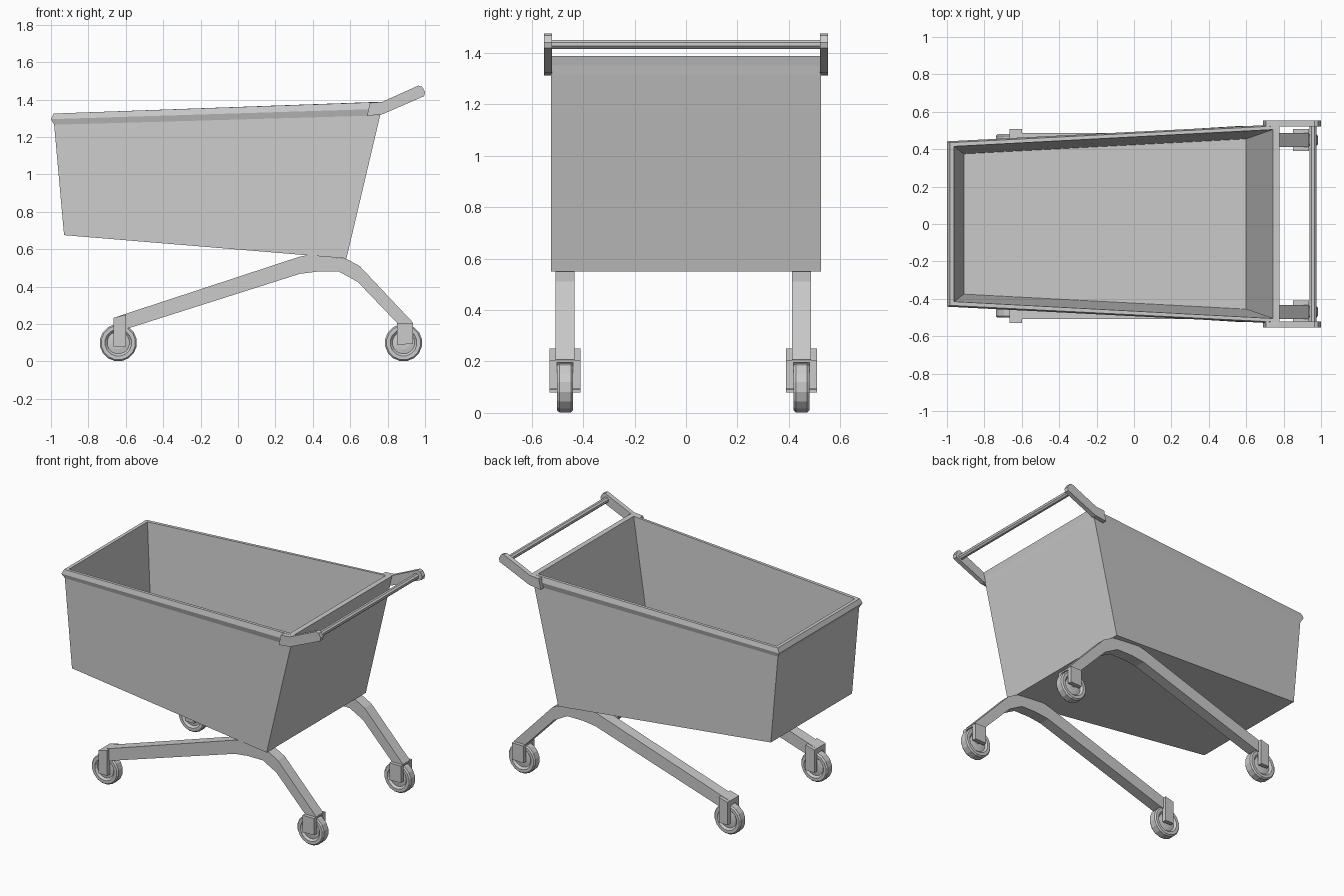
import bpy, bmesh, math
from mathutils import Matrix

if "Cube" in bpy.data.objects:
    bpy.data.objects.remove(bpy.data.objects["Cube"])


def finish(bm, name):
    bmesh.ops.recalc_face_normals(bm, faces=bm.faces)
    me = bpy.data.meshes.new(name)
    bm.to_mesh(me)
    bm.free()
    ob = bpy.data.objects.new(name, me)
    bpy.context.collection.objects.link(ob)
    return ob


def slab(name, profile, y0, y1):
    """Extrude an x/z outline from y0 to y1."""
    bm = bmesh.new()
    a = [bm.verts.new((x, y0, z)) for x, z in profile]
    b = [bm.verts.new((x, y1, z)) for x, z in profile]
    n = len(a)
    bm.faces.new(a)
    bm.faces.new(b[::-1])
    for i in range(n):
        j = (i + 1) % n
        bm.faces.new((a[i], b[i], b[j], a[j]))
    return finish(bm, name)


def lathe(name, profile, sides, centre):
    """Spin (radius, y) rings about the y axis and cap both ends."""
    bm = bmesh.new()
    rings = [[bm.verts.new((centre[0] + r * math.cos(2 * math.pi * (k + .5) / sides),
                            centre[1] + y,
                            centre[2] + r * math.sin(2 * math.pi * (k + .5) / sides)))
              for k in range(sides)] for r, y in profile]
    for a, b in zip(rings, rings[1:]):
        for i in range(sides):
            j = (i + 1) % sides
            bm.faces.new((a[i], a[j], b[j], b[i]))
    bm.faces.new(rings[0])
    bm.faces.new(rings[-1])
    return finish(bm, name)


# Basket: four-cornered loops from outer bottom over the rim to inner floor
# each loop: left x, right x, left half width, right half width, left z, right z
loops = [
    (-.93, .58, .43, .525, .675, .55),
    (-.983, .76, .43, .525, 1.265, 1.315),
    (-1.0, .767, .442, .532, 1.295, 1.35),
    (-.985, .777, .435, .525, 1.325, 1.387),
    (-.962, .742, .415, .505, 1.325, 1.387),
    (-.91, .60, .375, .455, .77, .70),
]
bm = bmesh.new()
rings = [[bm.verts.new(p) for p in ((xl, -yl, zl), (xr, -yr, zr), (xr, yr, zr), (xl, yl, zl))]
         for xl, xr, yl, yr, zl, zr in loops]
for a, b in zip(rings, rings[1:]):
    for i in range(4):
        j = (i + 1) % 4
        bm.faces.new((a[i], a[j], b[j], b[i]))
bm.faces.new(rings[0])
bm.faces.new(rings[-1])
finish(bm, "basket")

# Handle arms and bar
arm = [(.69, 1.312), (.775, 1.322), (.995, 1.418), (1.0, 1.44),
       (.985, 1.468), (.965, 1.475), (.77, 1.387), (.705, 1.382)]
for s, side in ((-1, "front"), (1, "back")):
    slab(f"handle_arm_{side}", arm, s * .522, s * .553)
lathe("handle_bar", [(.019, -.535), (.019, .535)], 8, (.957, 0, 1.433))

# Legs, forks and wheels on each side
leg = [(-.665, .233), (.33, .560), (.385, .570), (.58, .548), (.65, .510), (.935, .208),
       (.90, .16), (.85, .206), (.64, .425), (.54, .480), (.425, .480), (.33, .468),
       (-.57, .182), (-.65, .16)]
forks = {
    "left": ([(-.665, .08), (-.60, .08), (-.60, .25), (-.665, .233)],
             [(-.665, .20), (-.60, .20), (-.60, .25), (-.665, .233)], -.64),
    "right": ([(.85, .09), (.935, .093), (.935, .205), (.85, .205)],
              [(.85, .195), (.935, .195), (.935, .205), (.85, .205)], .885),
}
wheel = [(.035, -.022), (.06, -.018), (.072, -.031), (.092, -.031), (.1, -.022)]
wheel += [(r, -y) for r, y in reversed(wheel)]
for yc, side in ((-.47, "front"), (.449, "back")):
    slab(f"leg_{side}", leg, yc - .037, yc + .037)
    for end, (plate, cap, wx) in forks.items():
        slab(f"fork_outer_{side}_{end}", plate, yc - .06, yc - .031)
        slab(f"fork_inner_{side}_{end}", plate, yc + .031, yc + .06)
        slab(f"fork_cap_{side}_{end}", cap, yc - .0595, yc + .0595)
        lathe(f"wheel_{side}_{end}", wheel, 16, (wx, yc, .1))
        lathe(f"axle_{side}_{end}", [(.015, -.05), (.015, .05)], 8, (wx, yc, .105))
